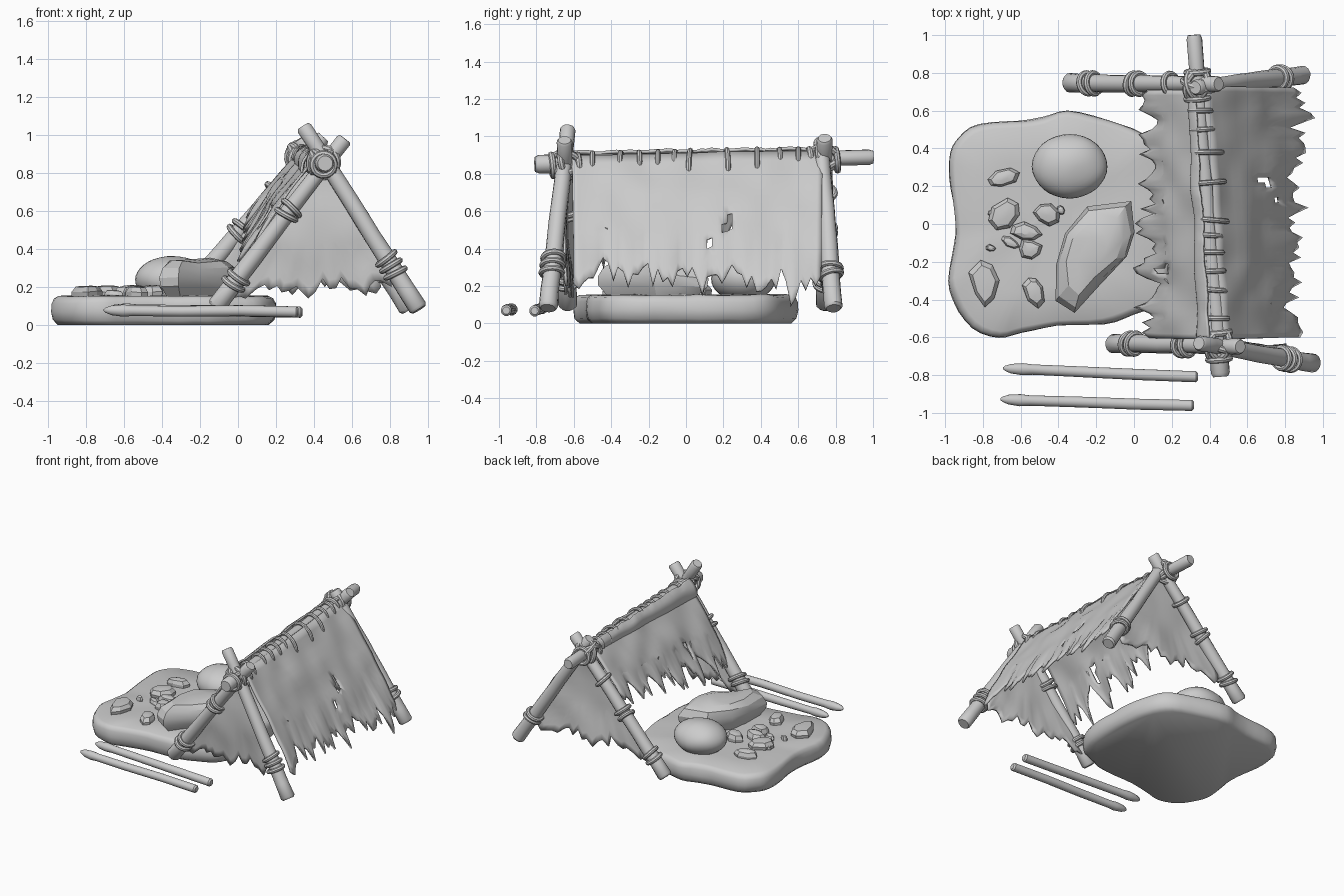
import bpy, bmesh, math, random
from mathutils import Vector, noise

random.seed(4)
if "Cube" in bpy.data.objects:
    bpy.data.objects.remove(bpy.data.objects["Cube"])

grey = bpy.data.materials.new("plain_grey")
grey.use_nodes = True
grey.diffuse_color = (0.6, 0.6, 0.6, 1)
grey.node_tree.nodes["Principled BSDF"].inputs["Base Color"].default_value = (0.6, 0.6, 0.6, 1)


def finish(name, bm, angle=40):
    bmesh.ops.recalc_face_normals(bm, faces=bm.faces)
    mesh = bpy.data.meshes.new(name)
    bm.to_mesh(mesh)
    bm.free()
    mesh.materials.append(grey)
    ob = bpy.data.objects.new(name, mesh)
    bpy.context.collection.objects.link(ob)
    bpy.ops.object.select_all(action='DESELECT')
    ob.select_set(True)
    bpy.context.view_layer.objects.active = ob
    bpy.ops.object.shade_smooth_by_angle(angle=math.radians(angle))
    return ob


def loft(bm, rings, closed=False):
    rows = [[bm.verts.new(p) for p in ring] for ring in rings]
    n = len(rows[0])
    pairs = list(zip(rows, rows[1:] + rows[:1])) if closed else list(zip(rows, rows[1:]))
    for a, b in pairs:
        for i in range(n):
            j = (i + 1) % n
            bm.faces.new((a[i], a[j], b[j], b[i]))
    if not closed:
        bm.faces.new(rows[0])
        bm.faces.new(rows[-1])


def frame(axis):
    side = axis.orthogonal().normalized()
    return side, axis.cross(side).normalized()


def pole(name, a, b, profile, sides=14):
    # profile: (fraction along the pole, radius)
    a, b = Vector(a), Vector(b)
    u, w = frame((b - a).normalized())
    rings = []
    for t, r in profile:
        c = a.lerp(b, t)
        c = c + noise.noise_vector(c * 4) * 0.006
        rings.append([c + (u * math.cos(k) + w * math.sin(k)) * r * (1 + 0.07 * noise.noise(c * 6 + u * math.cos(k)))
                      for k in (2 * math.pi * i / sides for i in range(sides))])
    bm = bmesh.new()
    loft(bm, rings)
    return finish(name, bm)


def rope(name, centre, axis, r1, r2=None, tube=0.013):
    # one closed loop of rope around an axis
    c = Vector(centre)
    axis = Vector(axis).normalized()
    u, w = frame(axis)
    r2 = r2 or r1
    rings = []
    for i in range(20):
        k = 2 * math.pi * i / 20
        out = u * math.cos(k) + w * math.sin(k)
        p = c + u * math.cos(k) * r1 + w * math.sin(k) * r2
        rings.append([p + (out * math.cos(m) + axis * math.sin(m)) * tube
                      for m in (2 * math.pi * j / 8 for j in range(8))])
    bm = bmesh.new()
    loft(bm, rings, closed=True)
    return finish(name, bm)


def sheet(name, corners, cols, jag, holes=()):
    # hide sheet between top edge and ragged bottom edge
    tl, tr, bl, br = (Vector(c) for c in corners)
    rows = 14
    normal = (tr - tl + br - bl).cross(bl - tl + br - tr).normalized()
    bm = bmesh.new()
    grid = []
    for i in range(cols + 1):
        s = i / cols
        top, bot = tl.lerp(tr, s), bl.lerp(br, s)
        reach = 1 + jag * (0.5 * math.sin(i * 0.75) + random.uniform(-0.9, 0.7))
        col = []
        for j in range(rows + 1):
            v = j / rows
            p = top.lerp(bot, v * (reach if v > 0.7 else 1 + (reach - 1) * v * 0.5))
            p = p + normal * (0.018 * noise.noise(p * 5) - 0.02 * math.sin(math.pi * v))
            col.append(bm.verts.new(p))
        grid.append(col)
    for i in range(cols):
        for j in range(rows):
            if (i, j) not in holes:
                bm.faces.new((grid[i][j], grid[i + 1][j], grid[i + 1][j + 1], grid[i][j + 1]))
    ob = finish(name, bm)
    mod = ob.modifiers.new("thickness", 'SOLIDIFY')
    mod.thickness = 0.014
    mod.offset = 0
    return ob


# A-frame poles and the ridge pole
wood = [(0, 0.04), (0.012, 0.051)] + [(0.1 * k, 0.05 - 0.001 * k) for k in range(1, 10)] + [(0.988, 0.042), (1, 0.034)]
poles = {
    "front_right_pole": ((-0.12, -0.63, 0.09), (0.56, -0.65, 0.98)),
    "front_left_pole": ((0.95, -0.74, 0.08), (0.345, -0.63, 1.045)),
    "back_right_pole": ((-0.35, 0.745, 0.09), (0.45, 0.74, 0.99)),
    "back_left_pole": ((0.9, 0.79, 0.08), (0.32, 0.72, 0.98)),
    "ridge_pole": ((0.46, -0.81, 0.85), (0.315, 1.0, 0.89)),
}
for name, (a, b) in poles.items():
    pole(name, a, b, wood)

# Rope bindings along the legs
bindings = [("front_right_pole", (0.14, 0.18, 0.55, 0.59)), ("front_left_pole", (0.2, 0.24, 0.28)),
            ("back_right_pole", (0.13, 0.17, 0.43, 0.47, 0.68)), ("back_left_pole", (0.2, 0.24))]
for name, spots in bindings:
    a, b = (Vector(p) for p in poles[name])
    for t in spots:
        tilt = Vector((random.uniform(-0.2, 0.2), random.uniform(-0.2, 0.2), 0))
        rope("leg_binding", a.lerp(b, t), (b - a).normalized() + tilt, 0.055, tube=0.016)

# Lashings where the poles cross
for c in ((0.45, -0.645, 0.855), (0.335, 0.735, 0.885)):
    for axis in ((1, 0.3, 0.9), (-1, 0.3, 0.9), (0.9, -0.3, 1), (0.3, 1, 0.2)):
        rope("crossing_lashing", c, axis, 0.082, 0.075, 0.018)
    for dy in (-0.07, 0.07):
        rope("crossing_ridge_wrap", (c[0], c[1] + dy, c[2] - 0.01), (-0.08, 1, 0.1), 0.058, tube=0.017)

# Laces holding the cover to the ridge
for y, wide in ((0.6, 0), (0.5, 0), (0.38, 1), (0.22, 1), (0.02, 1), (-0.06, 0), (-0.15, 0), (-0.25, 0), (-0.35, 0), (-0.5, 0)):
    x = 0.4 - 0.08 * y
    rope("ridge_lace", (x + 0.025 * wide, y, 0.865 + 0.02 * y - 0.01 * wide), (0.1 * random.uniform(-1, 1), 1, 0),
         0.052, 0.085 if wide else 0.06, 0.014)

# Cover: two slopes and the two end pieces
sheet("left_slope_cover", ((0.47, -0.61, 0.89), (0.37, 0.73, 0.92), (0.85, -0.6, 0.26), (0.88, 0.72, 0.2)),
      50, 0.14, {(30, 8), (31, 7), (31, 8), (27, 10)})
sheet("right_slope_cover", ((0.33, 0.71, 0.9), (0.42, -0.61, 0.89), (0.06, 0.71, 0.57), (0.06, -0.6, 0.36)),
      50, 0.18, {(35, 8), (36, 8), (36, 9)})
sheet("ridge_cover", ((0.34, -0.61, 0.8), (0.3, 0.72, 0.86), (0.4, -0.61, 0.915), (0.33, 0.72, 0.935)), 50, 0.05)
sheet("front_end_cover", ((0.42, -0.62, 0.87), (0.46, -0.62, 0.87), (-0.02, -0.61, 0.16), (0.84, -0.64, 0.21)), 24, 0.08)
sheet("back_end_cover", ((0.31, 0.72, 0.88), (0.36, 0.72, 0.88), (-0.18, 0.73, 0.22), (0.84, 0.74, 0.19)), 24, 0.08)

# Stone slab
outline = [(-.92, .46), (-.82, .53), (-.6, .545), (-.47, .57), (-.35, .6), (-.15, .55), (.05, .48), (.14, .36),
           (.19, .15), (.2, -.1), (.18, -.3), (.12, -.42), (0, -.48), (-.15, -.53), (-.4, -.54), (-.6, -.58),
           (-.72, -.605), (-.86, -.55), (-.95, -.42), (-.98, -.3), (-.95, -.1), (-.95, .05), (-.98, .25), (-.97, .38)]


def resample(points, steps):
    pts = [Vector((x, y, 0)) for x, y in points]
    n = len(pts)
    out = []
    for i in range(n):
        a, b, c, d = pts[i - 1], pts[i], pts[(i + 1) % n], pts[(i + 2) % n]
        for s in range(steps):
            t = s / steps
            out.append(b + (c - a) * (t / 2) + (a * 2 - b * 5 + c * 4 - d) * (t * t / 2) + (b * 3 - a - c * 3 + d) * (t ** 3 / 2))
    return out


def stone(name, points, levels, rough, angle):
    # stacked outlines: (height, scale)
    mid = sum(points, Vector()) / len(points)
    rings = []
    for z, s in levels:
        ring = []
        for p in points:
            q = mid + (p - mid) * s + Vector((0, 0, z))
            q += noise.noise_vector(q * 7) * rough * (1 if z > 0.02 else 0)
            ring.append(q)
        rings.append(ring)
    bm = bmesh.new()
    loft(bm, rings)
    return finish(name, bm, angle)


stone("stone_slab", resample(outline, 3),
      [(0, 0.94), (0.025, 0.985), (0.07, 1), (0.115, 0.995), (0.14, 0.975), (0.152, 0.94), (0.154, 0.6), (0.152, 0.2)], 0.008, 50)

# Round boulder
bm = bmesh.new()
bmesh.ops.create_uvsphere(bm, u_segments=32, v_segments=18, radius=1)
for v in bm.verts:
    v.co = Vector((-0.34 + 0.2 * v.co.x, 0.305 + 0.17 * v.co.y, 0.24 + 0.122 * v.co.z))
    v.co += noise.noise_vector(v.co * 8) * 0.005
finish("round_boulder", bm, 60)

# Large angular rock
block = [(-.02, .12), (0, -.04), (-.03, -.17), (-.2, -.33), (-.32, -.47), (-.41, -.41), (-.42, -.22), (-.37, -.05), (-.25, .09)]
stone("angular_rock", [Vector((x, y, 0)) for x, y in block],
      [(0.14, 0.8), (0.2, 0.97), (0.25, 1), (0.3, 0.9), (0.335, 0.68), (0.345, 0.35)], 0.02, 25)

# Chips of stone: x, y, length, width, heading
chips = [(-.69, .24, .09, .045, .3), (-.68, .05, .1, .07, .7), (-.46, .05, .06, .065, 1.2), (-.57, -.04, .09, .05, -.2),
         (-.55, -.13, .07, .055, -.5), (-.79, -.31, .08, .13, .1), (-.53, -.35, .055, .1, .3), (-.66, -.09, .05, .025, -.4),
         (-.76, -.13, .025, .018, 0), (-.75, .06, .02, .02, 0), (-.39, .08, .02, .03, 0)]
for x, y, l, w, turn in chips:
    pts = []
    for k in range(7):
        a = 2 * math.pi * k / 7
        r = random.uniform(0.8, 1.15)
        px, py = l * r * math.cos(a), w * r * math.sin(a)
        pts.append(Vector((x + px * math.cos(turn) - py * math.sin(turn), y + px * math.sin(turn) + py * math.cos(turn), 0)))
    h = min(0.075, 0.03 + 0.7 * min(l, w))
    stone("stone_chip", pts, [(0.14, 0.95), (0.14 + 0.5 * h, 1), (0.14 + 0.9 * h, 0.75), (0.14 + h, 0.3)], 0.015, 20)

# Two sharpened stakes lying in front
stake = [(0, 0.02), (0.01, 0.03), (0.3, 0.03), (0.6, 0.029), (0.85, 0.028), (0.9, 0.033), (0.96, 0.026), (0.99, 0.014), (1, 0.005)]
pole("inner_stake", (0.34, -0.81, 0.068), (-0.69, -0.762, 0.08), stake, 12)
pole("outer_stake", (0.315, -0.962, 0.068), (-0.705, -0.93, 0.08), stake, 12)
